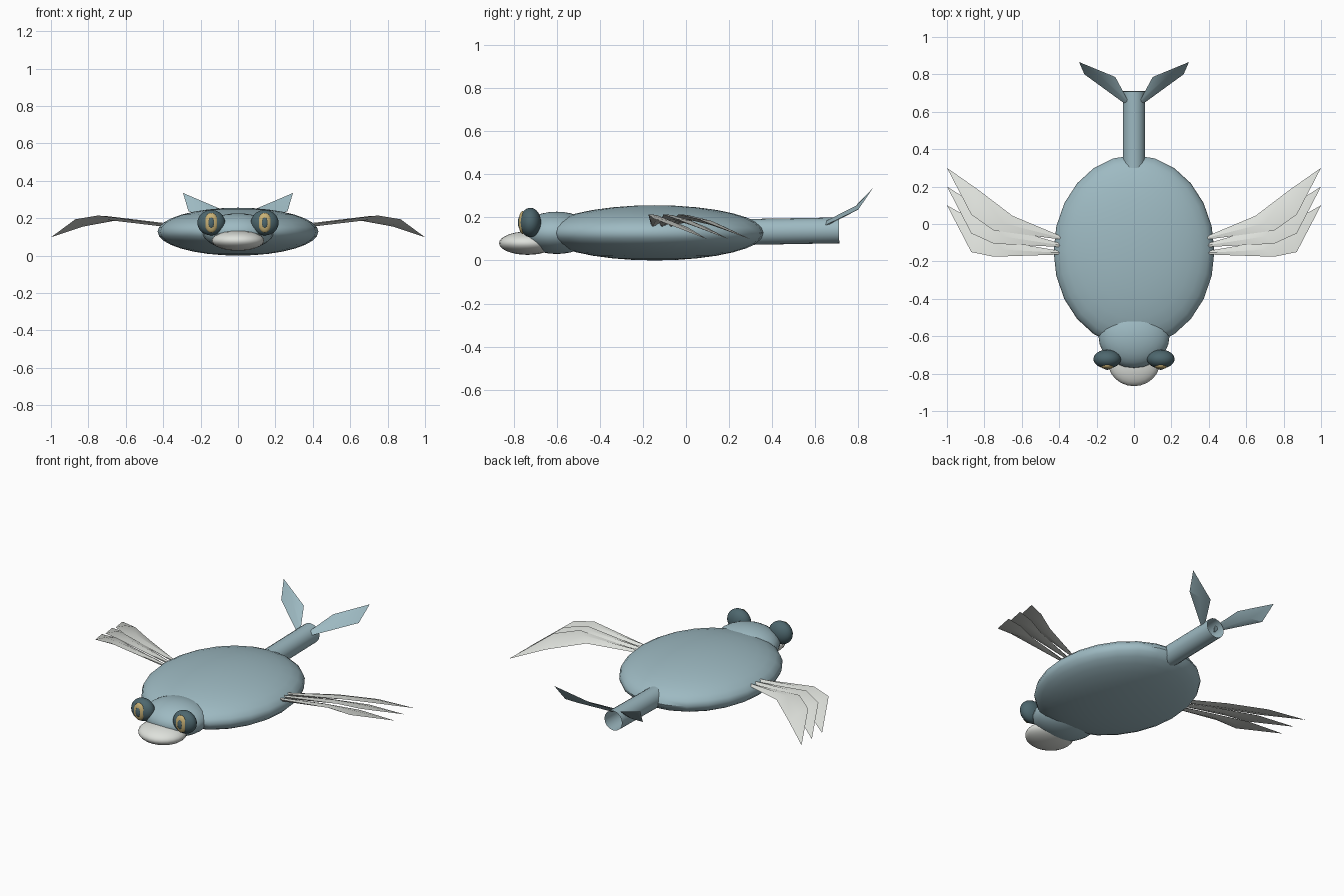
import bpy, bmesh, math
from mathutils import Vector

if "Cube" in bpy.data.objects:
    bpy.data.objects.remove(bpy.data.objects["Cube"])


def material(name, rgb):
    m = bpy.data.materials.new(name)
    m.diffuse_color = (*rgb, 1)
    m.use_nodes = True
    m.node_tree.nodes["Principled BSDF"].inputs["Base Color"].default_value = m.diffuse_color
    return m


BLUE = material("pale_blue_skin", (0.34, 0.49, 0.54))
WHITE = material("off_white", (0.73, 0.75, 0.71))
DARK = material("dark_slate", (0.075, 0.135, 0.155))
TAN = material("tan_iris", (0.58, 0.44, 0.18))


def finish(ob, name, mat, angle=40):
    ob.name = name
    ob.data.materials.append(mat)
    bpy.ops.object.select_all(action='DESELECT')
    ob.select_set(True)
    bpy.context.view_layer.objects.active = ob
    bpy.ops.object.shade_smooth_by_angle(angle=math.radians(angle))
    return ob


def ellipsoid(name, centre, radii, mat, seg=24, rings=16):
    bpy.ops.mesh.primitive_uv_sphere_add(segments=seg, ring_count=rings, radius=1, location=centre)
    ob = bpy.context.object
    ob.scale = radii
    bpy.ops.object.transform_apply(location=False, rotation=False, scale=True)
    return finish(ob, name, mat)


def blade(name, base, rings, tip, thick, mat, side):
    """Fin with a diamond section, lofted through (lead, trail) edge pairs to a tip."""
    bm = bmesh.new()
    loops = []
    for i, (lead, trail) in enumerate([base] + rings):
        a, b = Vector(lead), Vector(trail)
        mid, up = (a + b) / 2, Vector((0, 0, thick))
        loops.append([bm.verts.new((p.x * side, p.y, p.z)) for p in (a, mid + up, b, mid - up)])
    end = bm.verts.new((tip[0] * side, tip[1], tip[2]))
    bm.faces.new(loops[0])
    for lo, hi in zip(loops, loops[1:]):
        for i in range(4):
            j = (i + 1) % 4
            bm.faces.new((lo[i], lo[j], hi[j], hi[i]))
    for i in range(4):
        bm.faces.new((loops[-1][i], loops[-1][(i + 1) % 4], end))
    bmesh.ops.recalc_face_normals(bm, faces=bm.faces)
    me = bpy.data.meshes.new(name)
    bm.to_mesh(me)
    bm.free()
    ob = bpy.data.objects.new(name, me)
    bpy.context.collection.objects.link(ob)
    return finish(ob, name, mat, 30)


# Flat oval body, head and pale mouth
ellipsoid("body", (0, -0.145, 0.128), (0.43, 0.513, 0.128), BLUE)
ellipsoid("head", (0, -0.60, 0.128), (0.19, 0.17, 0.098), BLUE)
ellipsoid("mouth", (0, -0.735, 0.08), (0.14, 0.132, 0.054), WHITE)

# Open tail tube
bpy.ops.mesh.primitive_cylinder_add(vertices=16, radius=0.06, depth=0.41, end_fill_type='NOTHING',
                                    location=(0, 0.505, 0.136), rotation=(math.radians(91), 0, 0))
finish(bpy.context.object, "tail", BLUE)

for side, label in ((-1, "left"), (1, "right")):
    # Eyes with iris and slit pupil
    x = 0.143 * side
    ellipsoid(f"eye_{label}", (x, -0.722, 0.176), (0.074, 0.05, 0.068), DARK)
    ellipsoid(f"iris_{label}", (x, -0.758, 0.176), (0.037, 0.018, 0.053), TAN, 16, 12)
    ellipsoid(f"pupil_{label}", (x, -0.770, 0.176), (0.017, 0.010, 0.030), DARK, 12, 8)

    # Raised tail fin
    blade(f"tail_fin_{label}",
          ((0.035, 0.665, 0.185), (0.045, 0.64, 0.16)),
          [((0.10, 0.786, 0.252), (0.265, 0.80, 0.237))],
          (0.294, 0.866, 0.335), 0.012, BLUE, side)

    # Three bent fin rays on each flank
    for k in range(3):
        y = -0.155 + 0.04 * k
        blade(f"fin_ray_{label}_{k + 1}",
              ((0.39, y - 0.008, 0.168), (0.39, y + 0.01, 0.16)),
              [((0.75, -0.175 + 0.07 * k, 0.214), (0.65, -0.10 + 0.072 * k, 0.188)),
               ((0.87, -0.15 + 0.10 * k, 0.194), (0.83, 0.005 + 0.088 * k, 0.155))],
              (1.0, 0.10 + 0.10 * k, 0.098), 0.010, WHITE, side)
